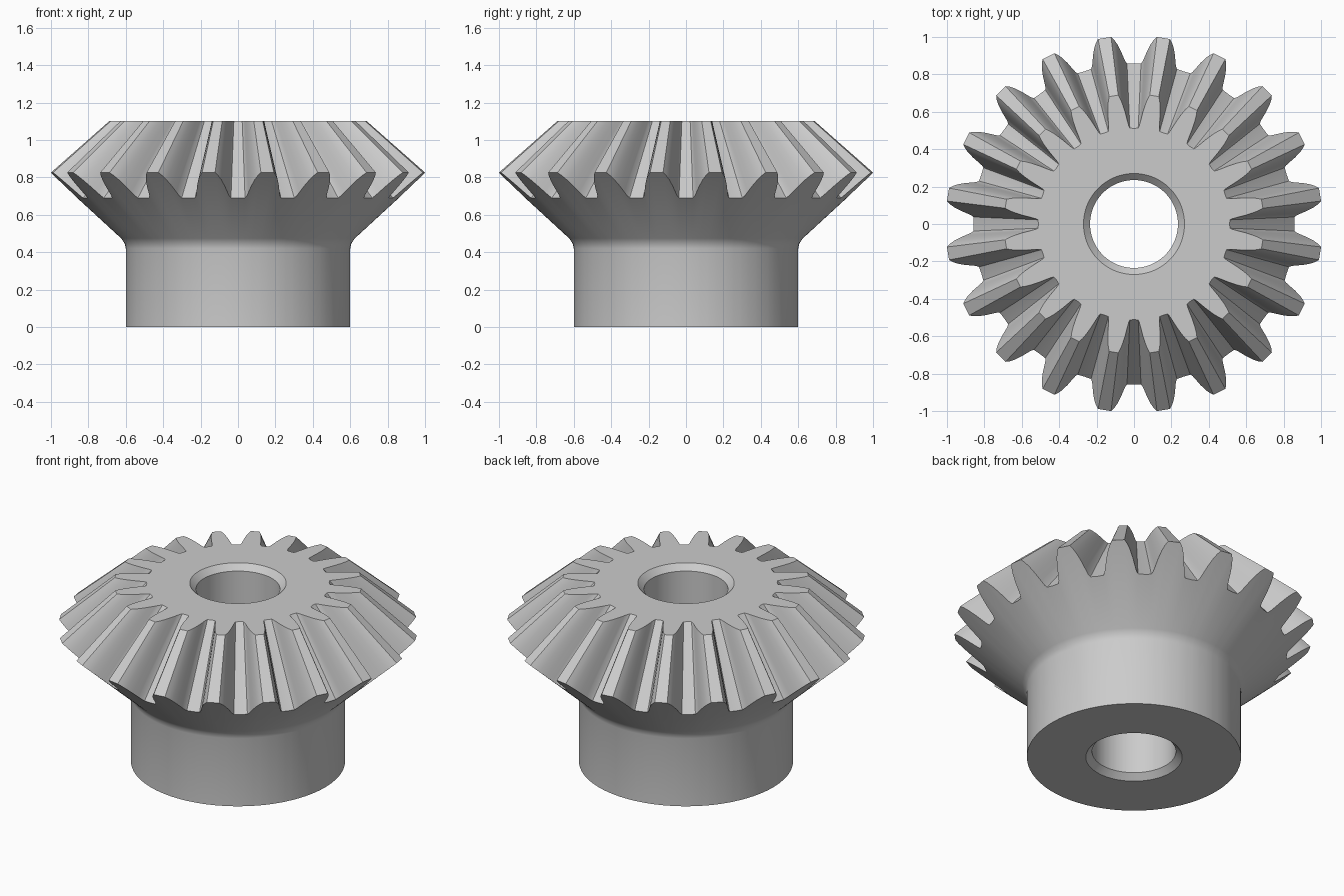
import bpy, bmesh, math

cube = bpy.data.objects.get("Cube")
if cube:
    bpy.data.objects.remove(cube, do_unlink=True)

TEETH = 20
PITCH = 2 * math.pi / TEETH
APEX = 1.707      # height where all tooth lines converge
TOP = 1.10        # flat top of the gear

# half tooth outline on the back cone: (radius, degrees from tooth centre)
half = [(1.0075, 2.0), (0.99, 2.85), (0.965, 3.7), (0.93, 4.6),
        (0.895, 5.35), (0.872, 5.9), (0.86, 6.5)]
tooth = [(r, -a) for r, a in reversed(half)] + half + [(0.858, 9.0)]

# inner sections that are plain circles: (radius, height)
lower = [(0.235, 0.035), (0.27, 0.0), (0.60, 0.0), (0.60, 0.42),
         (0.606, 0.447), (0.625, 0.474)]
upper = [(0.27, TOP), (0.235, TOP - 0.035)]


def back_height(r):
    return 0.69 + 0.92 * (r - 0.86)


def section(r):
    """Closed cross-section whose tooth edge starts at radius r."""
    z = back_height(r)
    shrink = (APEX - TOP) / (APEX - z)
    return lower + [(r, z), (r * shrink, TOP)] + upper


# sweep the changing section around the axis
bm = bmesh.new()
columns = []
for i in range(TEETH):
    for r, deg in tooth:
        a = (i + 0.5) * PITCH + math.radians(deg)
        columns.append([bm.verts.new((p * math.cos(a), p * math.sin(a), z))
                        for p, z in section(r)])

for i, col in enumerate(columns):
    nxt = columns[(i + 1) % len(columns)]
    for j in range(len(col)):
        k = (j + 1) % len(col)
        bm.faces.new((col[j], nxt[j], nxt[k], col[k]))
bmesh.ops.recalc_face_normals(bm, faces=bm.faces)

mesh = bpy.data.meshes.new("bevel_gear")
bm.to_mesh(mesh)
bm.free()
gear = bpy.data.objects.new("bevel_gear", mesh)
bpy.context.collection.objects.link(gear)

# plain grey metal
mat = bpy.data.materials.new("grey_metal")
mat.use_nodes = True
grey = (0.6, 0.6, 0.6, 1.0)
mat.diffuse_color = grey
mat.node_tree.nodes["Principled BSDF"].inputs["Base Color"].default_value = grey
mesh.materials.append(mat)

# smooth shading with crisp edges
bpy.ops.object.select_all(action='DESELECT')
gear.select_set(True)
bpy.context.view_layer.objects.active = gear
bpy.ops.object.shade_smooth_by_angle(angle=math.radians(30))
